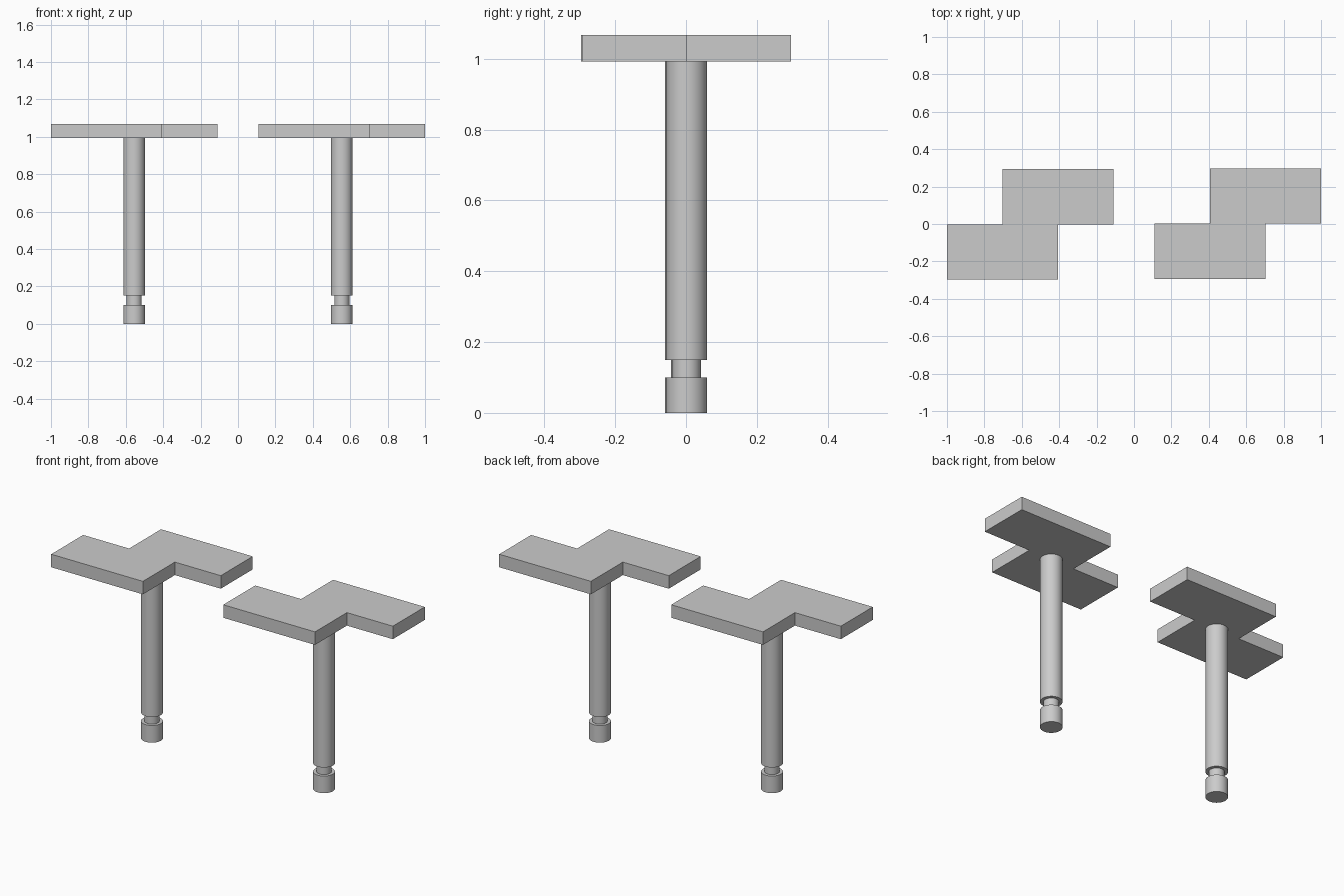
import bpy, bmesh

if "Cube" in bpy.data.objects:
    bpy.data.objects.remove(bpy.data.objects["Cube"])

# S-shaped plate outline around its pole axis
L, S, D = 0.445, 0.148, 0.295
OUTLINE = [(-L, -D), (S, -D), (S, 0), (L, 0), (L, D), (-S, D), (-S, 0), (-L, 0)]


def make_object(name, bm, loc):
    bmesh.ops.recalc_face_normals(bm, faces=bm.faces[:])
    mesh = bpy.data.meshes.new(name)
    bm.to_mesh(mesh)
    bm.free()
    obj = bpy.data.objects.new(name, mesh)
    obj.location = loc
    bpy.context.collection.objects.link(obj)
    return obj


def plate(name, x, y, z0, z1):
    bm = bmesh.new()
    face = bm.faces.new([bm.verts.new((px, py, 0)) for px, py in OUTLINE])
    top = bmesh.ops.extrude_face_region(bm, geom=[face])["geom"]
    bmesh.ops.translate(bm, vec=(0, 0, z1 - z0),
                        verts=[v for v in top if isinstance(v, bmesh.types.BMVert)])
    make_object(name, bm, (x, y, z0))


def turned_post(name, x, y):
    # Foot, narrow groove and long shaft as one lathed profile
    profile = [(0.058, 0), (0.058, 0.10), (0.04, 0.10),
               (0.04, 0.15), (0.058, 0.15), (0.058, 0.992)]
    bm = bmesh.new()
    rings = []
    for r, z in profile:
        ring = bmesh.ops.create_circle(bm, segments=48, radius=r)["verts"]
        bmesh.ops.translate(bm, vec=(0, 0, z), verts=ring)
        rings.append(ring)
    n = len(rings[0])
    for a, b in zip(rings, rings[1:]):
        for i in range(n):
            j = (i + 1) % n
            bm.faces.new((a[i], a[j], b[j], b[i]))
    bm.faces.new(rings[0])
    bm.faces.new(rings[-1])
    obj = make_object(name, bm, (x, y, 0))
    bpy.ops.object.select_all(action='DESELECT')
    obj.select_set(True)
    bpy.context.view_layer.objects.active = obj
    bpy.ops.object.shade_smooth_by_angle()


# Two identical key-like stands
for side, x, y in (("left", -0.555, -0.002), ("right", 0.555, 0.002)):
    turned_post(side + "_post", x, y)
    plate(side + "_top_plate", x, y, 0.992, 1.068)
